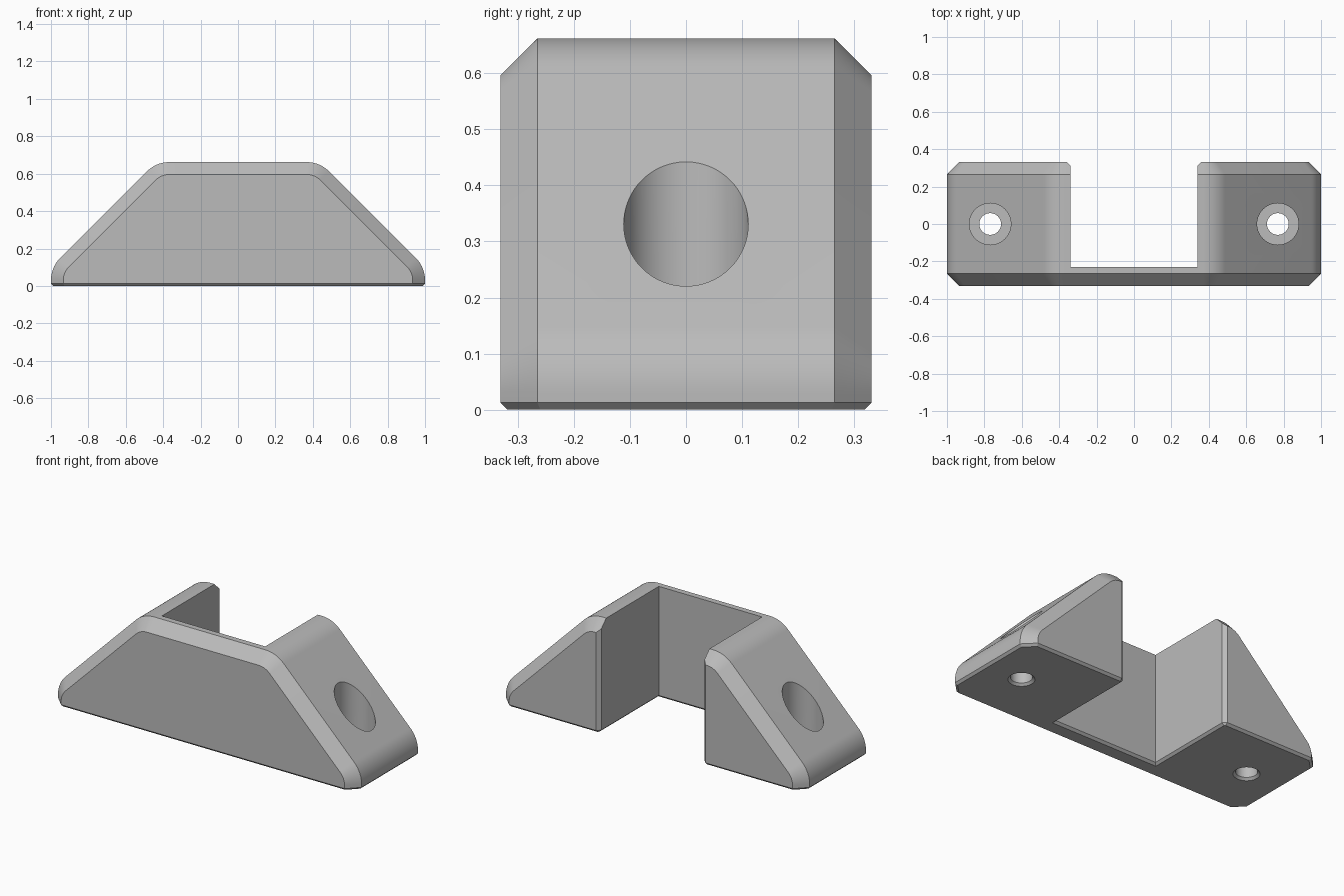
import bpy
import bmesh
from math import sin, cos, pi, radians

if "Cube" in bpy.data.objects:
    bpy.data.objects.remove(bpy.data.objects["Cube"])

HALF_DEPTH = HEIGHT = 0.331
HEIGHT *= 2
CHAMFER = 0.066       # large chamfer on front and back
LIP = 0.013           # small chamfer around the underside
ROUND = 0.17          # radius of the shoulders
SLOT = 0.34           # half width of the slot
HOLE_X = 0.769

grey = bpy.data.materials.new("light grey")
grey.use_nodes = True
grey.diffuse_color = (0.5, 0.5, 0.5, 1)
grey.node_tree.nodes["Principled BSDF"].inputs["Base Color"].default_value = (0.5, 0.5, 0.5, 1)


def loft(name, loops, lip=0):
    """Closed solid through matching loops, with an optional chamfer at z = 0."""
    bm = bmesh.new()
    rings = [[bm.verts.new(p) for p in loop] for loop in loops]
    n = len(rings[0])
    for a, b in zip(rings, rings[1:]):
        for i in range(n):
            j = (i + 1) % n
            bm.faces.new((a[i], a[j], b[j], b[i]))
    bm.faces.new(rings[0])
    bm.faces.new(rings[-1])
    bmesh.ops.recalc_face_normals(bm, faces=bm.faces)
    if lip:
        base = {f for f in bm.faces if all(v.co.z < 1e-5 for v in f.verts)}
        rim = [e for e in bm.edges if sum(f in base for f in e.link_faces) == 1]
        bmesh.ops.bevel(bm, geom=rim, offset=lip, segments=1, affect='EDGES')
    mesh = bpy.data.meshes.new(name)
    bm.to_mesh(mesh)
    bm.free()
    mesh.materials.append(grey)
    obj = bpy.data.objects.new(name, mesh)
    bpy.context.collection.objects.link(obj)
    return obj


def arc(cx, cz, r, start, end, steps=12):
    angles = [radians(start + (end - start) * i / steps) for i in range(steps + 1)]
    return [(cx + r * cos(a), cz + r * sin(a)) for a in angles]


def section(y, inset):
    """Trapezoid with rounded shoulders, shrunk by inset except at the base."""
    r = ROUND - inset
    side = [(1 - inset, 0)]
    side += arc(1 - ROUND, 0.03, r, 0, 45)
    side += arc(0.367, HEIGHT - ROUND, r, 45, 90)
    side += [(-x, z) for x, z in reversed(side)]
    return [(x, y, z) for x, z in side]


def slot_plan(z, grow):
    """Slot outline, open at the back with slightly flared rear corners."""
    w = SLOT + grow
    half = [(w, -0.23 - grow), (w, HALF_DEPTH - 0.02), (w + 0.07, HALF_DEPTH + 0.05)]
    half += [(-x, y) for x, y in reversed(half)]
    return [(x, y, z) for x, y in half]


def circle(cx, r, z, sides=64):
    return [(cx + r * cos(2 * pi * i / sides), r * sin(2 * pi * i / sides), z)
            for i in range(sides)]


# Main body
bracket = loft("bracket_body", [
    section(-HALF_DEPTH, CHAMFER), section(CHAMFER - HALF_DEPTH, 0),
    section(HALF_DEPTH - CHAMFER, 0), section(HALF_DEPTH, CHAMFER)], LIP)

# Slot and the two counterbored screw holes
cutters = [loft("slot_cutter", [slot_plan(-0.02, LIP + 0.02), slot_plan(LIP, 0),
                                slot_plan(1, 0)])]
for side in (-1, 1):
    x = side * HOLE_X
    cutters.append(loft("screw_hole_cutter", [
        circle(x, r, z) for r, z in ((0.058 + LIP + 0.02, -0.02), (0.058, LIP),
                                     (0.058, 0.1), (0.111, 0.1), (0.111, 1))]))

bpy.context.view_layer.objects.active = bracket
for cutter in cutters:
    cutter.hide_render = True
    mod = bracket.modifiers.new("cut", 'BOOLEAN')
    mod.operation = 'DIFFERENCE'
    mod.solver = 'EXACT'
    mod.object = cutter
    bpy.ops.object.modifier_apply(modifier=mod.name)
    bpy.data.objects.remove(cutter)

# Smooth curved walls, crisp chamfers
bpy.ops.object.select_all(action='DESELECT')
bracket.select_set(True)
bpy.ops.object.shade_smooth_by_angle(angle=radians(30))
